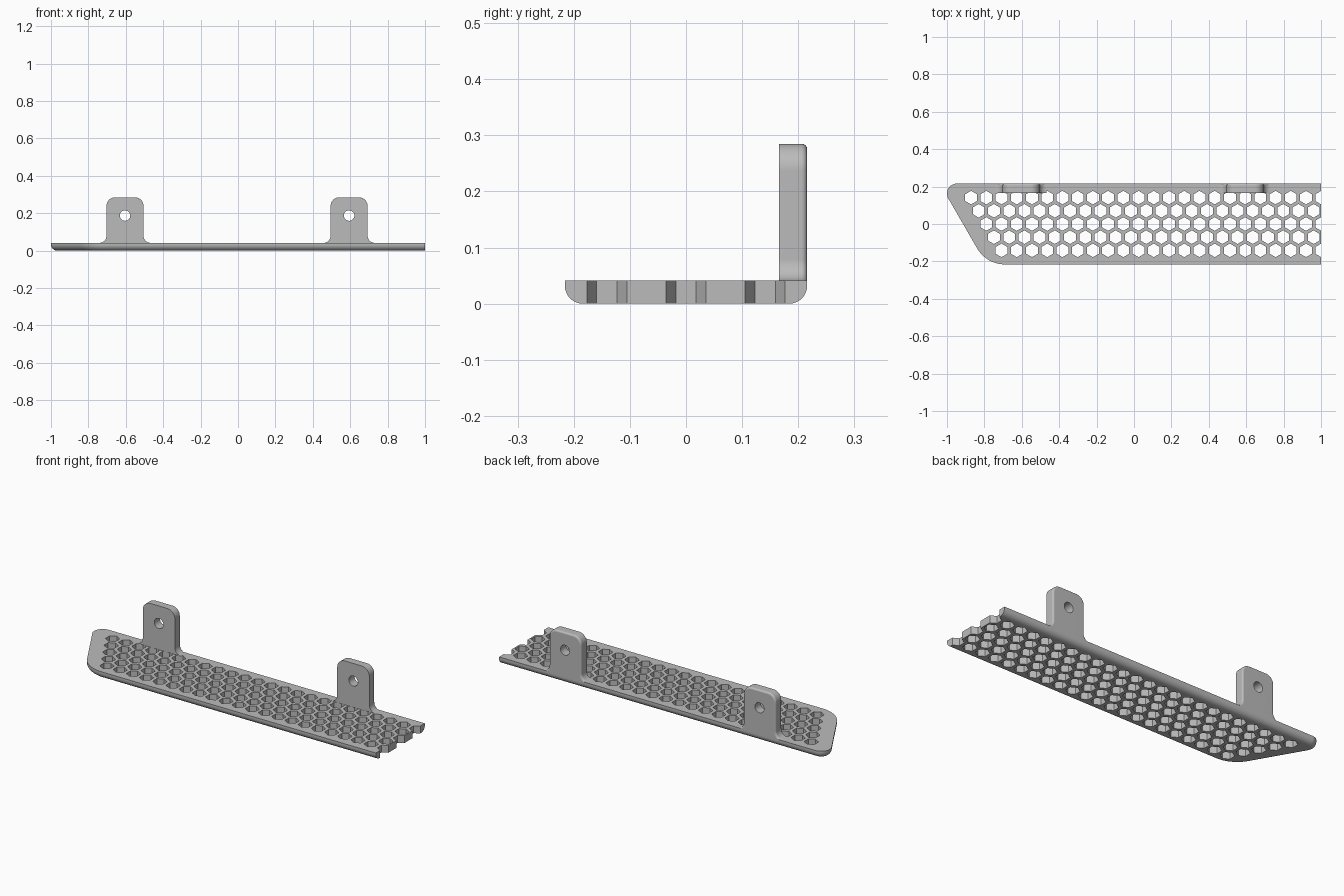
import bpy, bmesh
from math import sin, cos, pi, radians
from mathutils import Vector

old = bpy.data.objects.get("Cube")
if old:
    bpy.data.objects.remove(old, do_unlink=True)

grey = bpy.data.materials.new("plain grey")
grey.use_nodes = True
colour = (0.5, 0.5, 0.5, 1)
grey.diffuse_color = colour
grey.node_tree.nodes["Principled BSDF"].inputs["Base Color"].default_value = colour

THICK, HALF_Y = 0.041, 0.216
EDGE_R = 0.032


def arc(cx, cy, r, a0, a1, n=12):
    """Points on an arc, angles in degrees."""
    angles = [radians(a0 + (a1 - a0) * i / n) for i in range(n + 1)]
    return [(cx + r * cos(a), cy + r * sin(a)) for a in angles]


def add_loft(bm, rings):
    """Skin a stack of equal-length rings and cap both ends."""
    loops = [[bm.verts.new(p) for p in ring] for ring in rings]
    for a, b in zip(loops, loops[1:]):
        for i in range(len(a)):
            j = (i + 1) % len(a)
            bm.faces.new((a[i], a[j], b[j], b[i]))
    bm.faces.new(loops[0][::-1])
    bm.faces.new(loops[-1])


def finish(name, bm):
    bmesh.ops.recalc_face_normals(bm, faces=bm.faces[:])
    mesh = bpy.data.meshes.new(name)
    bm.to_mesh(mesh)
    bm.free()
    mesh.materials.append(grey)
    ob = bpy.data.objects.new(name, mesh)
    bpy.context.collection.objects.link(ob)
    return ob


def cut_and_smooth(ob, cutter):
    """Cut the holes, drop the cutter and shade smooth with sharp edges."""
    cutter.hide_render = True
    bpy.ops.object.select_all(action='DESELECT')
    bpy.context.view_layer.objects.active = ob
    ob.select_set(True)
    mod = ob.modifiers.new("holes", 'BOOLEAN')
    mod.operation, mod.solver, mod.object = 'DIFFERENCE', 'EXACT', cutter
    bpy.ops.object.modifier_apply(modifier=mod.name)
    bpy.data.objects.remove(cutter, do_unlink=True)
    bpy.ops.object.shade_smooth_by_angle(angle=radians(30))
    ob.modifiers.new("flat face normals", 'WEIGHTED_NORMAL').keep_sharp = True


# Plate: slanted, rounded left end, straight cut right end, rounded lower edge
def plate_outline(d):
    big, small = 0.172, 0.053
    pts = [(1, HALF_Y - d)]
    pts += arc(-1 + small, HALF_Y - small, small - d, 90, 210)
    pts += arc(-0.69, big - HALF_Y, big - d, 210, 270)
    pts += [(1, d - HALF_Y)]
    return pts


steps = [i * pi / 16 for i in range(9)]
levels = [(EDGE_R * (1 - cos(a)), EDGE_R * (1 - sin(a))) for a in steps]
levels.append((THICK, 0))
bm = bmesh.new()
add_loft(bm, [[(x, y, z) for x, y in plate_outline(d)] for z, d in levels])
plate = finish("perforated_plate", bm)

# Staggered hexagonal holes, the last ones running out through the right end
PITCH, HEX_R = 0.0814, 0.0363
bm = bmesh.new()
for row in range(5):
    y = 0.141 - row * PITCH * 0.866
    x = -0.871 + row * PITCH / 2
    while x < 1.02:
        ring = arc(x, y, HEX_R, 90, 390, 5)
        add_loft(bm, [[(px, py, z) for px, py in ring] for z in (-0.1, 0.1)])
        x += PITCH
cut_and_smooth(plate, finish("hex_cutter", bm))

# Upright mounting tabs with rounded tops and flared feet
HALF_W, TOP, TOP_R, FOOT_R, RIM = 0.099, 0.285, 0.047, 0.038, 0.01


def tab_outline(d):
    half = arc(HALF_W + FOOT_R, THICK + FOOT_R, FOOT_R + d, 270, 180)
    half += arc(HALF_W - TOP_R, TOP - TOP_R, TOP_R - d, 0, 90)
    return half + [(-x, z) for x, z in reversed(half)]


def make_tab(name, cx):
    layers = [(HALF_Y - 0.05, 0)]
    for i in range(5):
        a = i * pi / 8
        layers.append((HALF_Y - RIM + RIM * sin(a), RIM * (1 - cos(a))))
    bm = bmesh.new()
    add_loft(bm, [[(cx + x, y, z) for x, z in tab_outline(d)] for y, d in layers])
    tab = finish(name, bm)
    # Screw hole
    bm = bmesh.new()
    ring = arc(cx, 0.187, 0.028, 0, 348.75, 31)
    add_loft(bm, [[(x, y, z) for x, z in ring] for y in (0.1, 0.3)])
    cut_and_smooth(tab, finish("screw_hole_cutter", bm))


make_tab("right_mounting_tab", -0.604)
make_tab("left_mounting_tab", 0.594)
